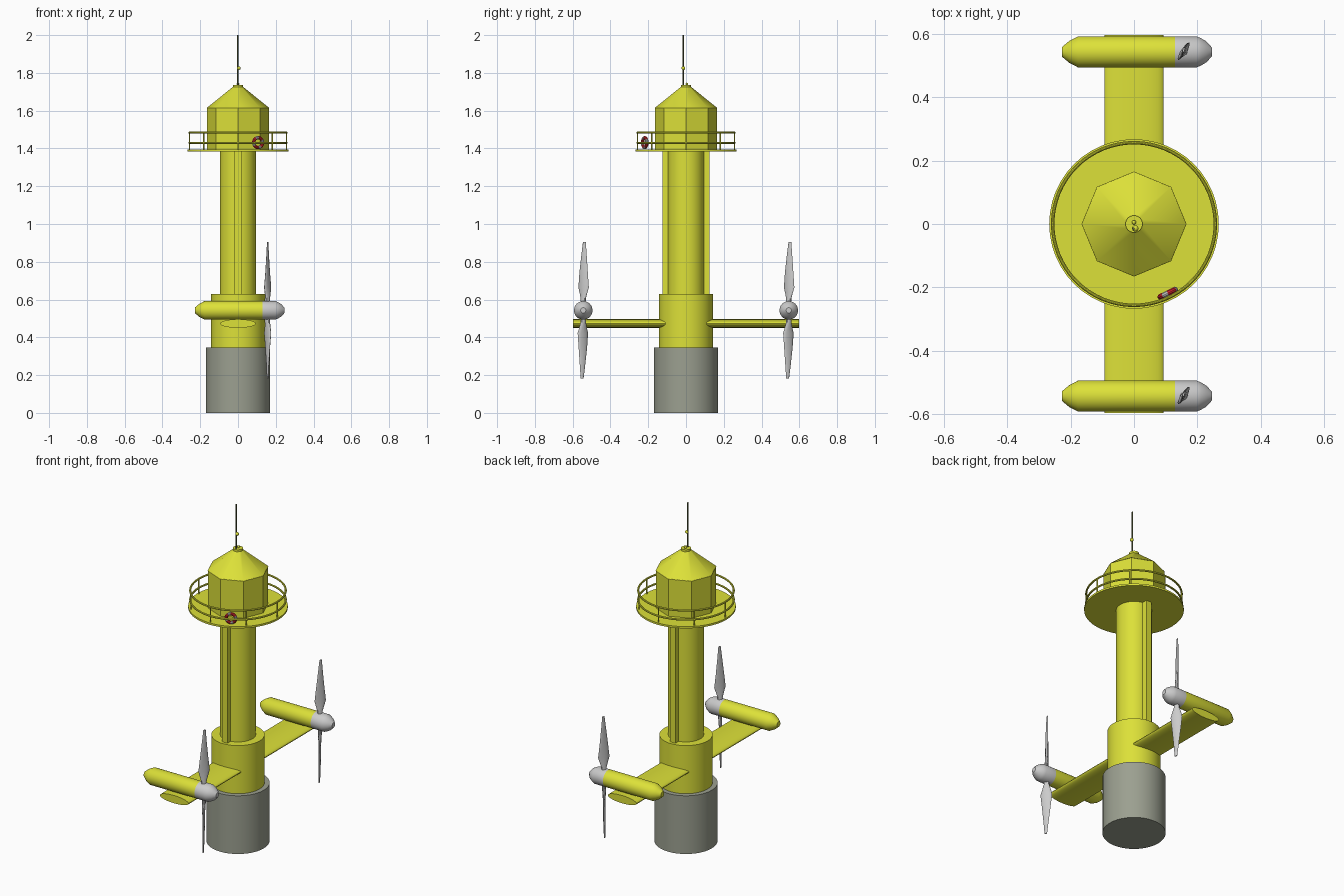
import bpy, math
from mathutils import Vector, Matrix

if "Cube" in bpy.data.objects:
    bpy.data.objects.remove(bpy.data.objects["Cube"])


def material(name, rgb):
    m = bpy.data.materials.new(name)
    m.diffuse_color = (*rgb, 1)
    m.use_nodes = True
    m.node_tree.nodes["Principled BSDF"].inputs["Base Color"].default_value = m.diffuse_color
    return m


YELLOW = material("yellow_paint", (0.72, 0.75, 0.04))
CONCRETE = material("grey_green", (0.33, 0.35, 0.28))
RED = material("red", (0.7, 0.02, 0.03))
WHITE = material("white", (0.9, 0.9, 0.9))
DARK = material("dark_metal", (0.12, 0.14, 0.05))


def finish(obj, name, mat=None):
    obj.name = name
    if mat:
        obj.data.materials.append(mat)
    bpy.ops.object.select_all(action='DESELECT')
    obj.select_set(True)
    bpy.context.view_layer.objects.active = obj
    bpy.ops.object.shade_smooth_by_angle(angle=math.radians(30))
    return obj


def loft(name, rings, mat=None):
    """Skin equal-length rings of points and cap both ends."""
    n = len(rings[0])
    verts = [p for ring in rings for p in ring]
    faces = [(i * n + j, i * n + (j + 1) % n, (i + 1) * n + (j + 1) % n, (i + 1) * n + j)
             for i in range(len(rings) - 1) for j in range(n)]
    faces += [tuple(reversed(range(n))), tuple(range(len(verts) - n, len(verts)))]
    me = bpy.data.meshes.new(name)
    me.from_pydata(verts, [], faces)
    obj = bpy.data.objects.new(name, me)
    bpy.context.collection.objects.link(obj)
    return finish(obj, name, mat)


def lathe(name, profile, mat=None, center=(0, 0, 0), axis='Z', sides=40):
    """Revolve (radius, height) pairs around the z or x axis."""
    c = Vector(center)
    rings = []
    for r, h in profile:
        ring = []
        for k in range(sides):
            a = 2 * math.pi * k / sides
            u, v = r * math.cos(a), r * math.sin(a)
            ring.append(c + Vector((u, v, h) if axis == 'Z' else (h, u, v)))
        rings.append(ring)
    return loft(name, rings, mat)


def box(name, center, size, mat):
    bpy.ops.mesh.primitive_cube_add(size=1, location=center)
    obj = bpy.context.object
    obj.data.transform(Matrix.Diagonal((*size, 1)))
    return finish(obj, name, mat)


def torus(name, center, major, minor, mat, segs=64, rot=(0, 0, 0)):
    bpy.ops.mesh.primitive_torus_add(location=center, rotation=rot, major_radius=major,
                                     minor_radius=minor, major_segments=segs, minor_segments=10)
    return finish(bpy.context.object, name, mat)


def ball(name, center, r, mat):
    bpy.ops.mesh.primitive_uv_sphere_add(segments=16, ring_count=8, radius=r, location=center)
    return finish(bpy.context.object, name, mat)


# Foundation, sleeve and tower
lathe("foundation", [(0.17, 0), (0.17, 0.345)], CONCRETE)
lathe("sleeve", [(0.143, 0.34), (0.143, 0.63)], YELLOW)
lathe("tower", [(0.096, 0.62), (0.096, 1.39)], YELLOW)
for side, s in (("front", -1), ("back", 1)):
    box(side + "_tower_rib", (0, s * 0.105, 1.008), (0.036, 0.04, 0.76), YELLOW)

# Gallery deck with railing
lathe("gallery_deck", [(0.268, 1.383), (0.268, 1.394)], YELLOW, sides=48)
for label, z in (("lower", 1.43), ("upper", 1.484)):
    torus(label + "_rail", (0, 0, z), 0.257, 0.0055, YELLOW)
for k in range(8):
    a = k * math.pi / 4
    lathe(f"rail_post_{k + 1}", [(0.0035, 1.39), (0.0035, 1.484)], YELLOW,
          (0.257 * math.cos(a), 0.257 * math.sin(a), 0), sides=8)

# Eight-sided cabin and roof
lathe("cabin", [(0.165, 1.39), (0.165, 1.615)], YELLOW, sides=8)
lathe("roof", [(0.166, 1.614), (0.022, 1.73)], YELLOW, sides=8)
lathe("roof_cap", [(0.027, 1.724), (0.027, 1.737)], YELLOW, sides=24)
ball("cap_knob", (0, 0.005, 1.741), 0.007, YELLOW)
lathe("antenna", [(0.004, 1.73), (0.004, 2.0)], DARK, (-0.002, -0.015, 0), sides=8)
ball("antenna_lamp", (0.004, -0.014, 1.825), 0.01, YELLOW)

# Life ring hanging inside the railing, with four white bands
a = math.radians(-64)
ring = torus("life_ring", (0.243 * math.cos(a), 0.243 * math.sin(a), 1.431), 0.026, 0.009,
             RED, segs=32, rot=(math.pi / 2, 0, a + math.pi / 2))
ring.data.materials.append(WHITE)
for f in ring.data.polygons:
    t = math.atan2(f.center.y, f.center.x) % (math.pi / 2)
    f.material_index = int(t < math.pi / 6)

# Cross arm with an elliptical section
loft("cross_arm", [[(0.094 * math.cos(2 * math.pi * k / 40), y,
                     0.473 - 0.023 * math.sin(2 * math.pi * k / 40)) for k in range(40)]
                   for y in (-0.598, 0.598)], YELLOW)


def blade(name, hub, turn):
    """Twisted, tapered blade: radius, chord, thickness, pitch, sideways offset."""
    sections = [(0.03, 0.026, 0.024, 40, 0), (0.06, 0.03, 0.022, 38, 0),
                (0.12, 0.066, 0.016, 33, 0.002), (0.2, 0.05, 0.012, 27, 0.002),
                (0.29, 0.031, 0.009, 22, 0.004), (0.361, 0.016, 0.006, 18, 0.006)]
    spin = Matrix.Rotation(turn, 3, 'X')
    rings = []
    for r, chord, thick, pitch, off in sections:
        p = math.radians(pitch)
        pts = []
        for k in range(12):
            t = 2 * math.pi * k / 12
            u, v = chord / 2 * math.cos(t), thick / 2 * math.sin(t)
            y = u * math.cos(p) - v * math.sin(p) + off
            x = u * math.sin(p) + v * math.cos(p)
            pts.append(Vector(hub) + spin @ Vector((x, y, r)))
        rings.append([q for q in reversed(pts)])
    loft(name, rings)


# Turbines at both arm ends
for side, y in (("front", -0.544), ("back", 0.544)):
    c = (0, y, 0.543)
    lathe(side + "_nacelle", [(0.016, -0.227), (0.035, -0.204), (0.049, -0.177), (0.049, 0.13)],
          YELLOW, c, 'X')
    lathe(side + "_hub", [(0.049, 0.13), (0.049, 0.198), (0.043, 0.212), (0.033, 0.229),
                          (0.014, 0.246)], None, c, 'X')
    for n in range(2):
        blade(f"{side}_blade_{n + 1}", (0.157, y, 0.543), n * math.pi)
